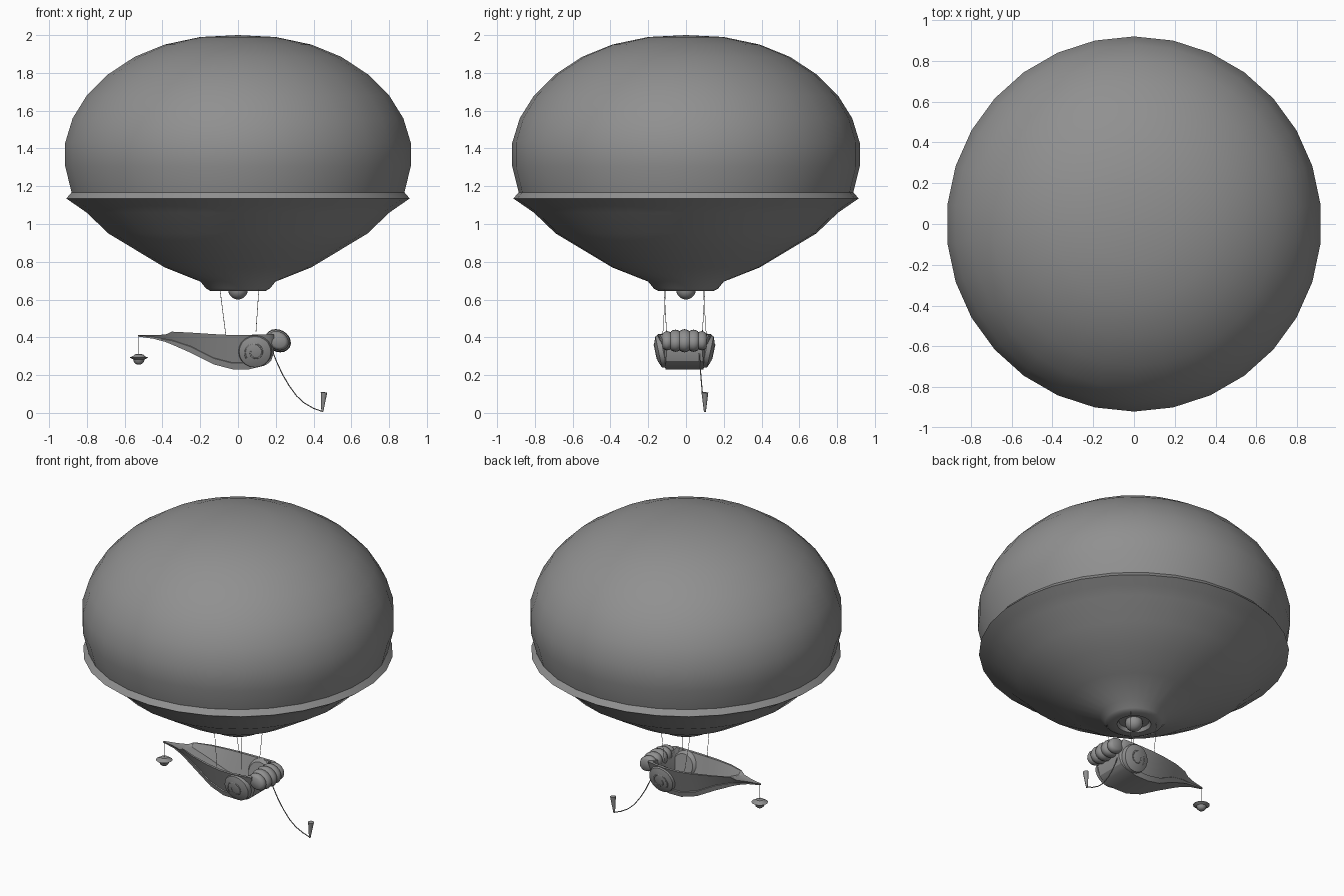
import bpy, bmesh
from math import sin, cos, pi, radians
from mathutils import Matrix, Vector

if "Cube" in bpy.data.objects:
    bpy.data.objects.remove(bpy.data.objects["Cube"])

grey = bpy.data.materials.new("dark_grey")
grey.diffuse_color = (.28, .28, .28, 1)
grey.use_nodes = True
grey.node_tree.nodes["Principled BSDF"].inputs["Base Color"].default_value = grey.diffuse_color


def finish(bm, name, angle=40):
    bmesh.ops.remove_doubles(bm, verts=bm.verts, dist=1e-5)
    bmesh.ops.recalc_face_normals(bm, faces=bm.faces)
    me = bpy.data.meshes.new(name)
    bm.to_mesh(me)
    bm.free()
    me.materials.append(grey)
    ob = bpy.data.objects.new(name, me)
    bpy.context.collection.objects.link(ob)
    bpy.ops.object.select_all(action='DESELECT')
    ob.select_set(True)
    bpy.context.view_layer.objects.active = ob
    bpy.ops.object.shade_smooth_by_angle(angle=radians(angle))
    return ob


def loft(bm, rings):
    vs = [[bm.verts.new(p) for p in r] for r in rings]
    n = len(vs[0])
    for a, b in zip(vs, vs[1:]):
        for i in range(n):
            j = (i + 1) % n
            bm.faces.new((a[i], a[j], b[j], b[i]))
    return vs


def lathe(name, profile, segs, matrix=Matrix(), angle=40):
    bm = bmesh.new()
    loft(bm, [[matrix @ Vector((r * cos(pi / 2 + 2 * pi * i / segs),
                                r * sin(pi / 2 + 2 * pi * i / segs), z))
               for i in range(segs)] for r, z in profile])
    bmesh.ops.dissolve_degenerate(bm, dist=1e-6, edges=bm.edges)
    return finish(bm, name, angle)


def cord(name, pts, radius):
    cu = bpy.data.curves.new(name, 'CURVE')
    cu.dimensions = '3D'
    cu.bevel_depth = radius
    cu.bevel_resolution = 1
    cu.materials.append(grey)
    sp = cu.splines.new('POLY')
    sp.points.add(len(pts) - 1)
    for p, co in zip(sp.points, pts):
        p.co = (*co, 1)
    ob = bpy.data.objects.new(name, cu)
    bpy.context.collection.objects.link(ob)


# Balloon envelope: domed top and tapered lower cone with rim and mouth
lathe("balloon_top", [(0, 2), (.2, 1.99), (.39, 1.95), (.55, 1.885), (.695, 1.79), (.805, 1.68),
                      (.88, 1.56), (.92, 1.43), (.92, 1.305), (.885, 1.165)], 30)
lathe("balloon_lower", [(.882, 1.172), (.914, 1.135), (.86, 1.098), (.805, 1.06), (.69, .95),
                        (.54, .86), (.39, .77), (.2, .695), (.17, .658), (.145, .645),
                        (.1, .645), (.09, .668), (0, .668)], 30, angle=40)

# Burner ball in the mouth
lathe("burner_ball", [(.052 * sin(pi * k / 10), .652 + .052 * cos(pi * k / 10))
                      for k in range(11)], 20)

# Boat-shaped gondola, lofted from sections: x, keel z, gunwale z, keel and gunwale half widths, floor z
CY = -.008
stations = [(-.53, .404, .412, .003, .005, .411), (-.45, .393, .413, .012, .022, .412),
            (-.385, .376, .414, .027, .045, .413), (-.35, .362, .43, .036, .06, .41),
            (-.25, .318, .425, .062, .1, .36), (-.13, .257, .417, .085, .13, .30),
            (-.03, .231, .412, .098, .145, .275), (.06, .231, .412, .1, .147, .275),
            (.14, .25, .415, .1, .142, .29), (.16, .262, .417, .1, .14, .41),
            (.175, .275, .417, .098, .138, .416), (.19, .32, .415, .095, .13, .414)]
bm = bmesh.new()
rings = []
for x, zb, zt, wb, wt, zf in stations:
    zc = zb + min(.032, .3 * (zt - zb))
    wc = wb + .2 * (wt - wb)
    half = [(wb, zb), (wc, zc), (wc * .94, zc + .003), (wt, zt), (wt * .88, zt),
            (min(wc, wt) * .8, zf)]
    loop = half + [(-y, z) for y, z in reversed(half)]
    rings.append([(x, CY + y, z) for y, z in loop])
vs = loft(bm, rings)
bm.faces.new(vs[0])
bm.faces.new(vs[-1])
finish(bm, "gondola_hull", 30)

# Scroll ornaments on both sides of the stern, leaning out with the hull sides
for side, tag in ((-1, "front"), (1, "back")):
    m = (Matrix.Translation((.09, CY, .352)) @ Matrix.Rotation(-side * radians(102), 4, 'X'))
    lathe("scroll_" + tag, [(0, .09), (.07, .09), (.09, .115), (.084, .14),
                            (.045, .155), (0, .157)], 20, m, 45)
    pts = []
    for k in range(25):
        a, r = radians(215) - k * radians(18), .055 - .0014 * k
        v = Vector((r * cos(a), r * sin(a), .154 - .0035 * (r > .045)))
        v.y *= -side
        pts.append(m @ v)
    cord("scroll_spiral_" + tag, pts, .0045)

# Ribbed bolster across the stern, five lobes
prof = [(0, -.12)]
for lobe in range(5):
    y0 = (lobe - 2) * .048
    size = (.055, .063, .066, .063, .055)[lobe]
    for t in (-.9, -.6, 0, .6, .9):
        k = .4 if (lobe == 0 and t < 0) or (lobe == 4 and t > 0) else .16
        prof.append((size * (1 - k * t * t), y0 + t * .024))
prof.append((0, .12))
m = (Matrix.Translation((.212, CY, .382)) @ Matrix.Rotation(radians(30), 4, 'Y')
     @ Matrix.Diagonal((1.08, 1, .88, 1)) @ Matrix.Rotation(pi / 2, 4, 'X'))
lathe("stern_bolster", prof, 20, m, 50)

# Four suspension ropes
for s in (-1, 1):
    cord("bow_rope", [(-.095, CY + s * .1, .65), (-.065, CY + s * .115, .415)], .0015)
    cord("stern_rope", [(.11, CY + s * .108, .65), (.095, CY + s * .095, .43)], .0015)

# Trailing rope and its weight
cord("trailing_rope", [(.185, .07, .32), (.205, .073, .27), (.235, .078, .205), (.27, .083, .145),
                       (.31, .088, .09), (.35, .092, .053), (.4, .097, .024), (.445, .1, .008)], .003)
m = Matrix.Translation((.446, .1, .004)) @ Matrix.Rotation(radians(5), 4, 'Y')
lathe("rope_weight", [(0, 0), (.005, 0), (.018, .104), (0, .107)], 10, m)

# Lantern hanging from the bow
cord("lantern_string", [(-.525, CY, .408), (-.525, CY, .305)], .0015)
lathe("bow_lantern", [(0, .312), (.022, .31), (.032, .3), (.05, .293), (.03, .283),
                      (.026, .268), (.015, .258), (0, .256)], 12,
      Matrix.Translation((-.525, CY, 0)))
